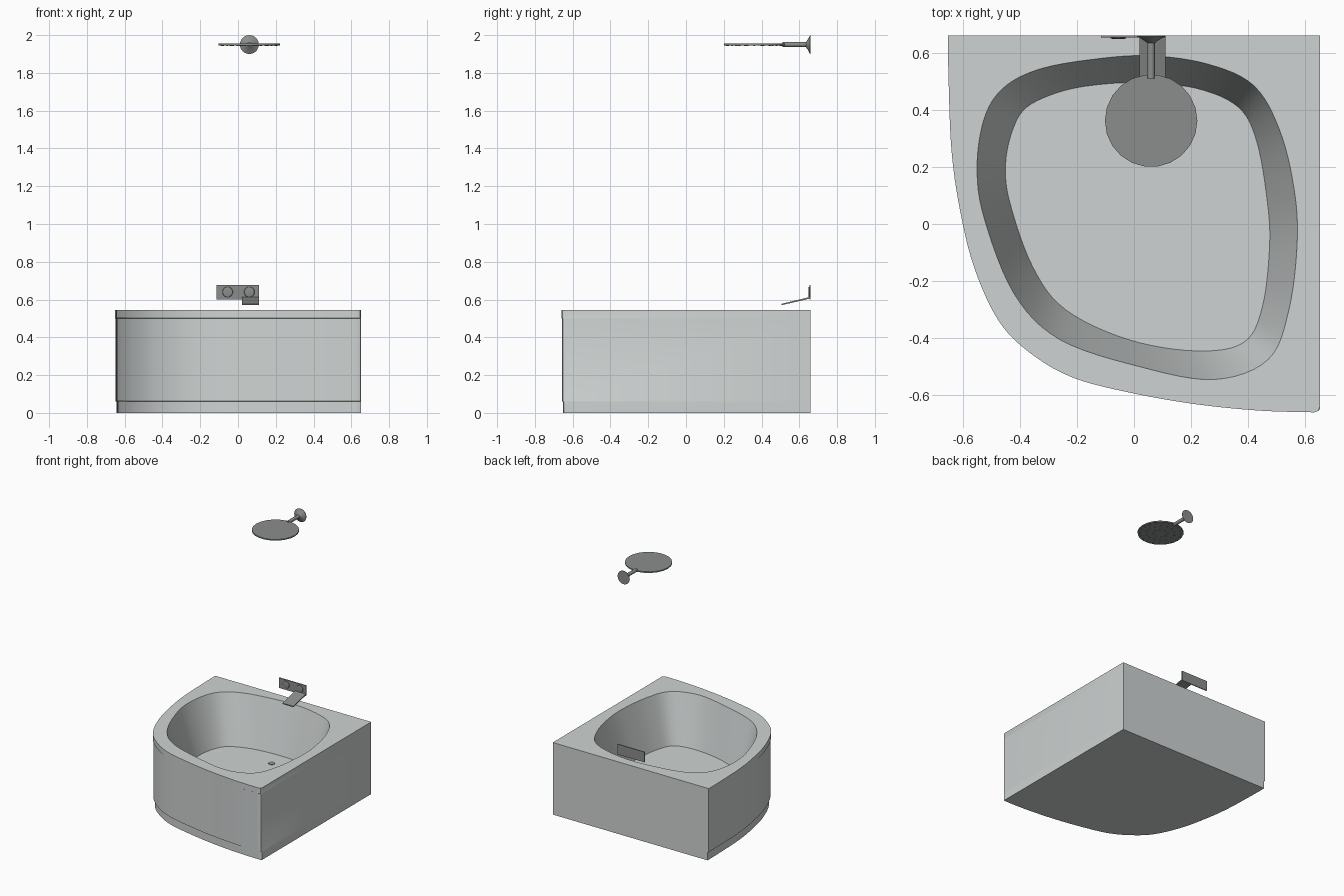
import bpy, bmesh, math
from mathutils import Vector

if "Cube" in bpy.data.objects:
    bpy.data.objects.remove(bpy.data.objects["Cube"])


def material(name, rgb):
    m = bpy.data.materials.new(name)
    m.diffuse_color = (*rgb, 1)
    m.use_nodes = True
    m.node_tree.nodes["Principled BSDF"].inputs["Base Color"].default_value = m.diffuse_color
    return m


WHITE = material("tub white", (0.62, 0.65, 0.645))
METAL = material("brushed metal", (0.26, 0.265, 0.265))


def finish(name, bm, mat, angle=35):
    bmesh.ops.recalc_face_normals(bm, faces=bm.faces)
    me = bpy.data.meshes.new(name)
    bm.to_mesh(me)
    bm.free()
    me.materials.append(mat)
    ob = bpy.data.objects.new(name, me)
    bpy.context.collection.objects.link(ob)
    bpy.ops.object.select_all(action='DESELECT')
    ob.select_set(True)
    bpy.context.view_layer.objects.active = ob
    bpy.ops.object.shade_smooth_by_angle(angle=math.radians(angle))
    return ob


def skin(bm, rings):
    """Join closed rings of points with quads; returns the vertex rings."""
    vr = [[bm.verts.new(p) for p in r] for r in rings]
    for a, b in zip(vr, vr[1:]):
        n = len(a)
        for i in range(n):
            j = (i + 1) % n
            bm.faces.new((a[i], a[j], b[j], b[i]))
    return vr


def loft(name, rings, mat):
    bm = bmesh.new()
    vr = skin(bm, rings)
    bm.faces.new(vr[0])
    bm.faces.new(vr[-1])
    return finish(name, bm, mat)


def spline(pts, steps, closed):
    """Catmull-Rom curve through 2D points."""
    n, out = len(pts), []
    get = lambda i: Vector(pts[i % n] if closed else pts[max(0, min(n - 1, i))])
    for i in range(n if closed else n - 1):
        a, b, c, d = (get(i + k) for k in (-1, 0, 1, 2))
        for s in range(steps):
            t = s / steps
            out.append(0.5 * (2 * b + (c - a) * t + (2 * a - 5 * b + 4 * c - d) * t ** 2
                              + (3 * b - a - 3 * c + d) * t ** 3))
    return out if closed else out + [get(n - 1)]


def turned(name, centre, axis, profile, sides, mat):
    """Round part: profile is (radius, offset along axis)."""
    rings = []
    for r, h in profile:
        ring = []
        for i in range(sides):
            a = 2 * math.pi * i / sides
            u, v = r * math.cos(a), r * math.sin(a)
            ring.append(Vector(centre) + Vector((u, h, v) if axis == 'y' else (u, v, h)))
        rings.append(ring)
    return loft(name, rings, mat)


# ---- tub: corner body with bowed front, toe recess, rim lip and basin
HX, HY, TOP, FLOOR = 0.652, 0.66, 0.545, 0.18
FRONT = [(-.652, .66), (-.65, .51), (-.64, .263), (-.612, .06), (-.561, -.15),
         (-.474, -.34), (-.36, -.455), (-.21, -.54), (0, -.594), (.22, -.632),
         (.44, -.654), (.632, -.66)]
outline = spline(FRONT, 6, False) + [Vector(p) for p in ((.646, -.655), (HX, -.64), (HX, HY))]


def body_ring(z, d):
    # inset only the bowed front; the wall sides stay flush
    return [(min(p.x + d, HX), min(p.y + d, HY), z) for p in outline]


RIM = [(-.55, .20), (-.525, .37), (-.46, .475), (-.34, .54), (-.16, .575), (.05, .59),
       (.26, .56), (.42, .485), (.51, .33), (.56, .13), (.572, -.06), (.543, -.30),
       (.47, -.475), (.28, -.545), (.02, -.50), (-.26, -.405), (-.42, -.245), (-.525, .02)]
BASE = [(-.45, .21), (-.425, .33), (-.375, .41), (-.26, .463), (-.13, .488), (.03, .495),
        (.22, .475), (.365, .41), (.43, .29), (.467, .08), (.475, -.08), (.45, -.29),
        (.385, -.415), (.22, -.445), (-.02, -.405), (-.24, -.30), (-.355, -.15), (-.435, .075)]

bm = bmesh.new()
outer = skin(bm, [body_ring(z, d) for z, d in
                  ((0, .01), (.06, .01), (.062, .003), (.5, .003), (.502, 0), (TOP, 0))])
inner = skin(bm, [[(p.x, p.y, z) for p in spline(c, 6, True)]
                  for c, z in ((RIM, TOP), (BASE, FLOOR))])
bm.faces.new(outer[0])
bm.faces.new(inner[1])
rim_edges = [bm.edges.get((r[i - 1], r[i])) for r in (outer[-1], inner[0]) for i in range(len(r))]
bmesh.ops.triangle_fill(bm, edges=rim_edges, use_beauty=True, normal=(0, 0, 1))
finish("bathtub", bm, WHITE, 30)

# ---- drain
turned("drain", (.03, .36, FLOOR), 'z', [(.024, 0), (.024, .003), (.018, .004)], 20, METAL)

# ---- overhead shower: wall flange, arm, head and nozzles
SX, SZ = 0.06, 1.95
turned("shower_flange", (SX, HY, SZ), 'y',
       [(.05, 0), (.05, -.003), (.032, -.012), (.018, -.022), (.013, -.026)], 24, METAL)
turned("shower_arm", (SX, 0, SZ), 'y', [(.013, .51), (.013, .65)], 16, METAL)
turned("shower_head", (SX, .362, SZ), 'z', [(.162, -.004), (.162, .005)], 22, METAL)
for radius, count in ((.05, 8), (.1, 14), (.145, 20)):
    for k in range(count):
        a = 2 * math.pi * k / count
        turned("nozzle", (SX + radius * math.cos(a), .362 + radius * math.sin(a), SZ), 'z',
               [(.004, -.008), (.006, -.004)], 6, METAL)


# ---- wall tap: back plate, sloping flat spout, two low knobs
def prism(name, x0, x1, profile):
    return loft(name, [[(x, y, z) for y, z in profile] for x in (x0, x1)], METAL)


prism("tap_plate", -.115, .11, [(HY, .6), (HY, .677), (.653, .677), (.653, .6)])
prism("tap_spout", .02, .11, [(.656, .614), (.656, .605), (.505, .57), (.505, .577)])
for x in (-.055, .06):
    turned("tap_knob", (x, .653, .64), 'y', [(.028, 0), (.026, -.003), (.015, -.005)], 24, METAL)
